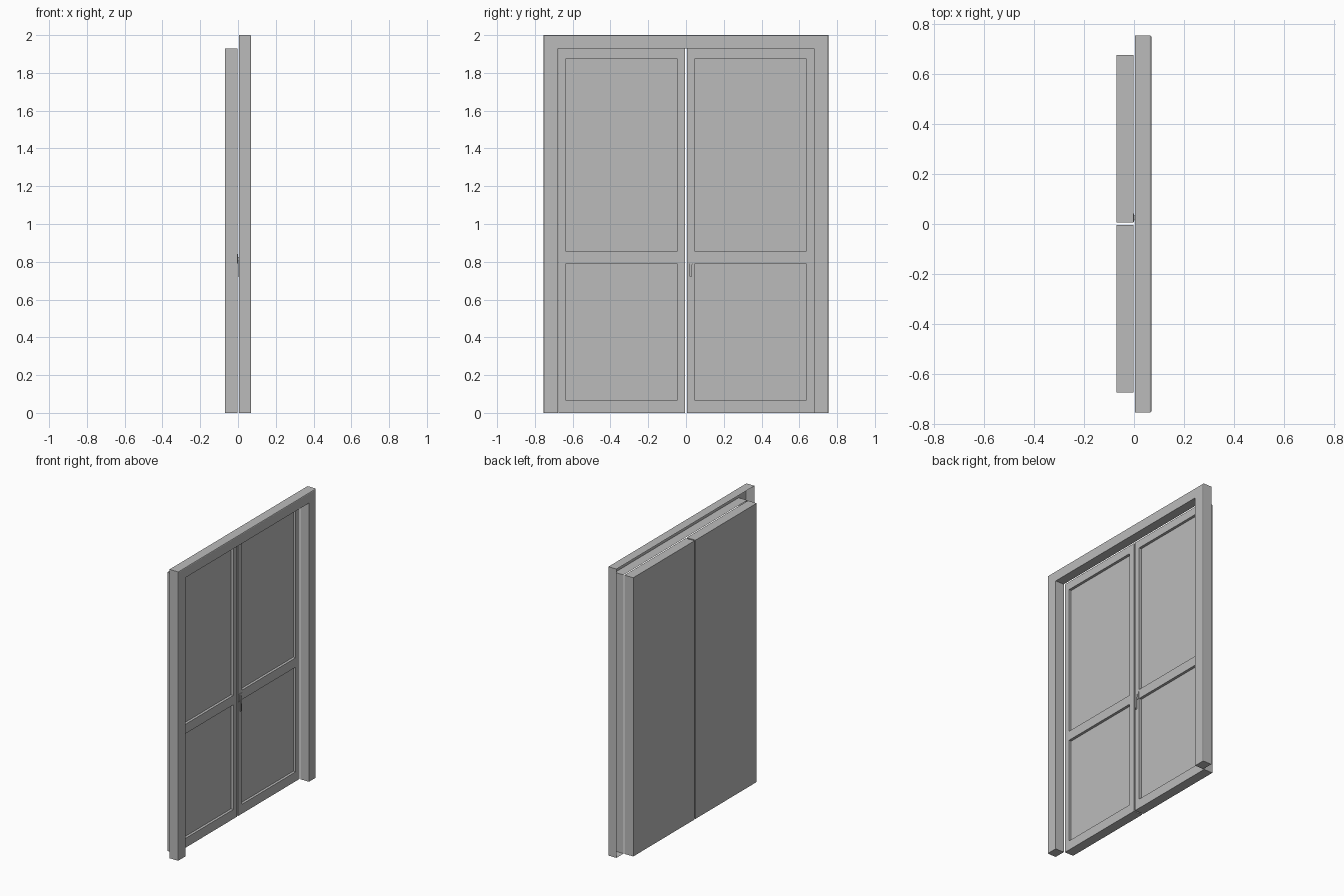
import bpy, bmesh
from mathutils import Vector

cube = bpy.data.objects.get("Cube")
if cube:
    bpy.data.objects.remove(cube, do_unlink=True)

grey = bpy.data.materials.new("plain_grey")
grey.use_nodes = True
grey.diffuse_color = (0.5, 0.5, 0.5, 1)
grey.node_tree.nodes["Principled BSDF"].inputs["Base Color"].default_value = (0.5, 0.5, 0.5, 1)


def finish(name, bm):
    bmesh.ops.recalc_face_normals(bm, faces=bm.faces)
    mesh = bpy.data.meshes.new(name)
    bm.to_mesh(mesh)
    bm.free()
    mesh.materials.append(grey)
    obj = bpy.data.objects.new(name, mesh)
    bpy.context.collection.objects.link(obj)
    return obj


def add_box(bm, low, high):
    made = bmesh.ops.create_cube(bm, size=1)["verts"]
    for v in made:
        v.co = Vector([(a + b) / 2 + c * (b - a) for a, b, c in zip(low, high, v.co)])


# Door casing: an open-backed profile swept around the opening with mitred corners
def build_casing():
    profile = [(0, 0.004), (0, 0.063), (0.002, 0.068), (0.006, 0.07), (0.078, 0.07), (0.078, 0.004)]
    bm = bmesh.new()
    rings = []
    for side, at_top in ((-1, False), (-1, True), (1, True), (1, False)):
        rings.append([bm.verts.new((x, side * (0.755 - d), 2 - d * 0.9 if at_top else 0))
                      for d, x in profile])
    for a, b in zip(rings, rings[1:]):
        for i in range(len(profile) - 1):
            bm.faces.new((a[i], a[i + 1], b[i + 1], b[i]))
    for foot in (rings[0], rings[-1]):
        bm.faces.new(foot)
    return finish("door_casing", bm)


# Door leaf: a slab with two sunken panels on its front
def build_leaf(name, ys):
    front, back, sink = -0.003, -0.07, 0.018
    zs = (0, 0.065, 0.79, 0.855, 1.875, 1.93)
    bm = bmesh.new()
    grid = [[bm.verts.new((front, y, z)) for z in zs] for y in ys]
    panels = []
    for i in range(len(ys) - 1):
        for j in range(len(zs) - 1):
            face = bm.faces.new((grid[i][j], grid[i + 1][j], grid[i + 1][j + 1], grid[i][j + 1]))
            if i == 1 and j in (1, 3):
                panels.append(face)
    rim = [e for e in bm.edges if e.is_boundary]
    sunk = bmesh.ops.extrude_discrete_faces(bm, faces=panels)["faces"]
    bmesh.ops.translate(bm, vec=(-sink, 0, 0), verts=list({v for f in sunk for v in f.verts}))
    out = bmesh.ops.extrude_edge_only(bm, edges=rim)["geom"]
    for v in out:
        if isinstance(v, bmesh.types.BMVert):
            v.co.x = back
    bmesh.ops.edgeloop_fill(bm, edges=[e for e in bm.edges
                                       if e.is_boundary and all(v.co.x == e.verts[0].co.x for v in e.verts)
                                       and abs(e.verts[0].co.x - back) < 1e-4])
    return finish(name, bm)


# Handle: a thin plate, a short neck and a drooping lever
def build_handle():
    bm = bmesh.new()
    add_box(bm, (-0.003, 0.009, 0.79), (0.001, 0.043, 0.84))
    add_box(bm, (0.001, 0.017, 0.808), (0.005, 0.034, 0.826))
    lever = [(0.015, 0.826), (0.035, 0.826), (0.03, 0.72), (0.02, 0.72)]
    lower = bm.faces.new([bm.verts.new((0.002, y, z)) for y, z in lever])
    out = bmesh.ops.extrude_face_region(bm, geom=[lower], use_keep_orig=True)["geom"]
    bmesh.ops.translate(bm, vec=(0.004, 0, 0),
                        verts=[v for v in out if isinstance(v, bmesh.types.BMVert)])
    return finish("door_handle", bm)


build_casing()
build_leaf("right_leaf", (-0.674, -0.635, -0.047, -0.004))
build_leaf("left_leaf", (0.006, 0.047, 0.635, 0.677))
build_handle()
